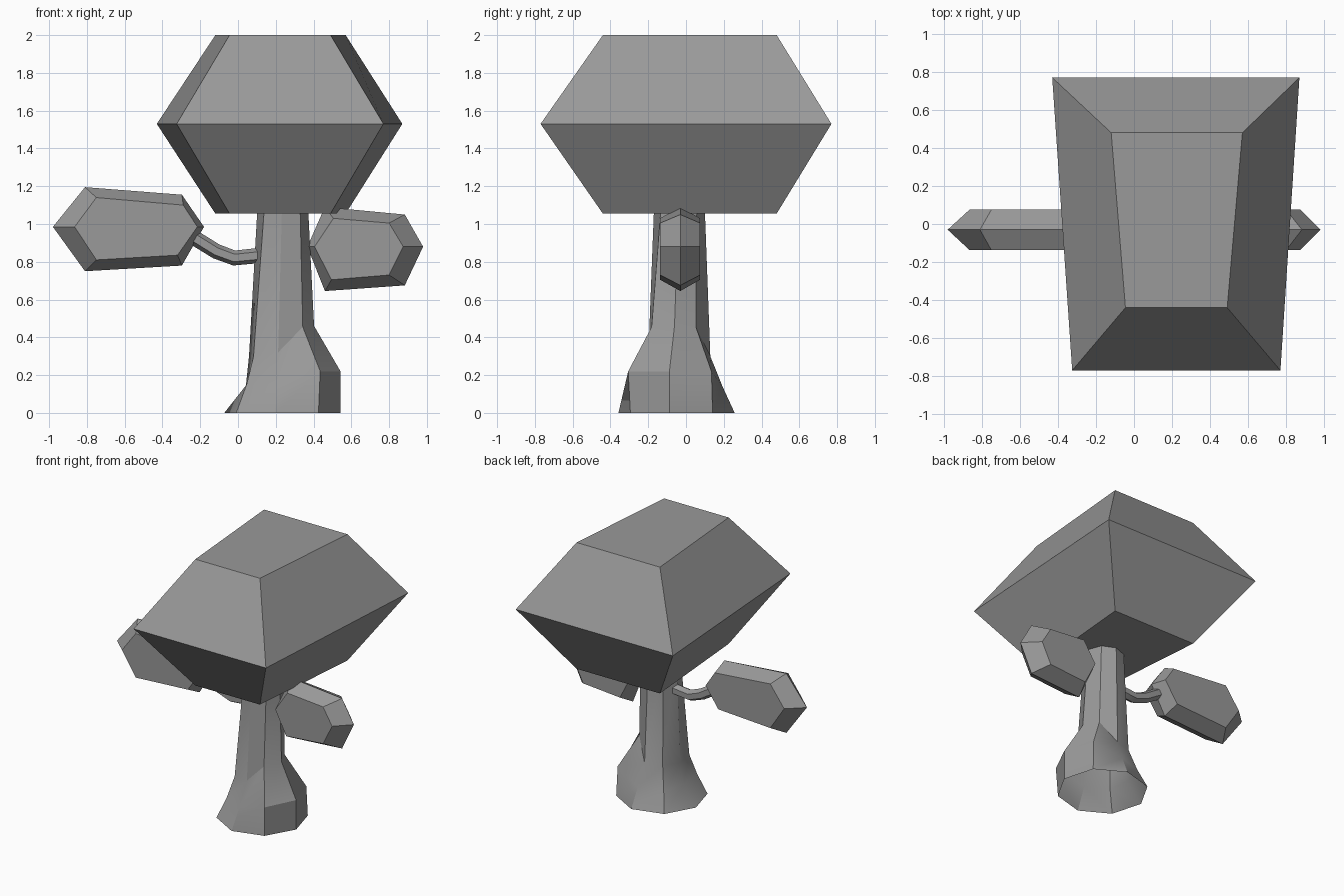
import bpy, bmesh, math
from mathutils import Vector

if "Cube" in bpy.data.objects:
    bpy.data.objects.remove(bpy.data.objects["Cube"])

grey = bpy.data.materials.new("warm_grey")
grey.diffuse_color = (0.32, 0.32, 0.32, 1)
grey.use_nodes = True
grey.node_tree.nodes["Principled BSDF"].inputs["Base Color"].default_value = grey.diffuse_color


def loft(name, rings, cap_start=True, cap_end=True, smooth=False):
    """Join equal-sized point rings into one skin."""
    bm = bmesh.new()
    rows = [[bm.verts.new(p) for p in ring] for ring in rings]
    n = len(rows[0])
    for a, b in zip(rows, rows[1:]):
        for i in range(n):
            j = (i + 1) % n
            bm.faces.new((a[i], a[j], b[j], b[i]))
    if cap_start:
        bm.faces.new(rows[0][::-1])
    if cap_end:
        bm.faces.new(rows[-1])
    bmesh.ops.recalc_face_normals(bm, faces=bm.faces)
    mesh = bpy.data.meshes.new(name)
    bm.to_mesh(mesh)
    bm.free()
    mesh.materials.append(grey)
    obj = bpy.data.objects.new(name, mesh)
    bpy.context.collection.objects.link(obj)
    if smooth:
        bpy.ops.object.select_all(action='DESELECT')
        obj.select_set(True)
        bpy.context.view_layer.objects.active = obj
        bpy.ops.object.shade_smooth_by_angle(angle=math.radians(30))
    return obj


# Main canopy: tapered block, widest at mid height
def trapezoid(front, back, z):
    (fx0, fx1, fy), (bx0, bx1, by) = front, back
    return [(fx0, fy, z), (fx1, fy, z), (bx1, by, z), (bx0, by, z)]


small = ((-0.045, 0.49, -0.44), (-0.12, 0.57, 0.48))
wide = ((-0.325, 0.77, -0.77), (-0.43, 0.87, 0.77))
loft("canopy", [trapezoid(*small, 1.055), trapezoid(*wide, 1.53), trapezoid(*small, 2.0)])

# Side foliage: hexagonal slabs with a ridge around the rim
def foliage(name, rim, face):
    rings = [[(x, y, z) for x, z in pts]
             for pts, y in ((face, -0.137), (rim, -0.03), (face, 0.075))]
    loft(name, rings)


foliage("left_foliage",
        [(-0.98, 0.985), (-0.81, 1.195), (-0.297, 1.155), (-0.18, 0.985), (-0.297, 0.78), (-0.81, 0.75)],
        [(-0.865, 0.985), (-0.75, 1.14), (-0.29, 1.10), (-0.215, 0.985), (-0.32, 0.835), (-0.75, 0.81)])
foliage("right_foliage",
        [(0.367, 0.88), (0.46, 1.09), (0.883, 1.05), (0.98, 0.88), (0.883, 0.675), (0.46, 0.645)],
        [(0.405, 0.88), (0.505, 1.03), (0.80, 1.005), (0.875, 0.88), (0.80, 0.73), (0.495, 0.705)])

# Trunk: eight sides, each root flare with its own bulge and knee
# per side: bulge radius, bulge height, knee radius, knee height
flares = [(0.23, 0.15, 0.16, 0.32), (0.325, 0.22, 0.18, 0.455),
          (0.31, 0.22, 0.172, 0.46), (0.30, 0.22, 0.15, 0.455),
          (0.245, 0.14, 0.17, 0.30), (0.24, 0.14, 0.17, 0.30),
          (0.195, 0.14, 0.175, 0.30), (0.24, 0.15, 0.19, 0.30)]


def around(i, cx, cy, r, z, start=-97):
    a = math.radians(start + 45 * i)
    return (cx + r * math.cos(a), cy + r * math.sin(a), z)


loft("trunk", [
    [around(i, 0.235, -0.05, 0.31, 0) for i in range(8)],
    [around(i, 0.235, -0.05, f[0], f[1]) for i, f in enumerate(flares)],
    [around(i, 0.232, -0.04, f[2], f[3]) for i, f in enumerate(flares)],
    [around(i, 0.237, -0.035, 0.135, 1.07, -92) for i in range(8)],
], cap_start=False, smooth=True)

# Branch: bent six-sided tube from trunk to left foliage
path = [Vector(p) for p in ((0.16, -0.03, 0.84), (0.08, -0.03, 0.83), (-0.02, -0.03, 0.82),
                            (-0.115, -0.03, 0.855), (-0.22, -0.03, 0.92), (-0.28, -0.03, 0.96))]
rings = []
for k, p in enumerate(path):
    t = (path[min(k + 1, len(path) - 1)] - path[max(k - 1, 0)]).normalized()
    side = Vector((0, 1, 0))
    up = t.cross(side)
    rings.append([p + 0.04 * (math.cos(a) * side + math.sin(a) * up)
                  for a in (math.pi * (i / 3 + 0.5) for i in range(6))])
loft("branch", rings, smooth=True)
